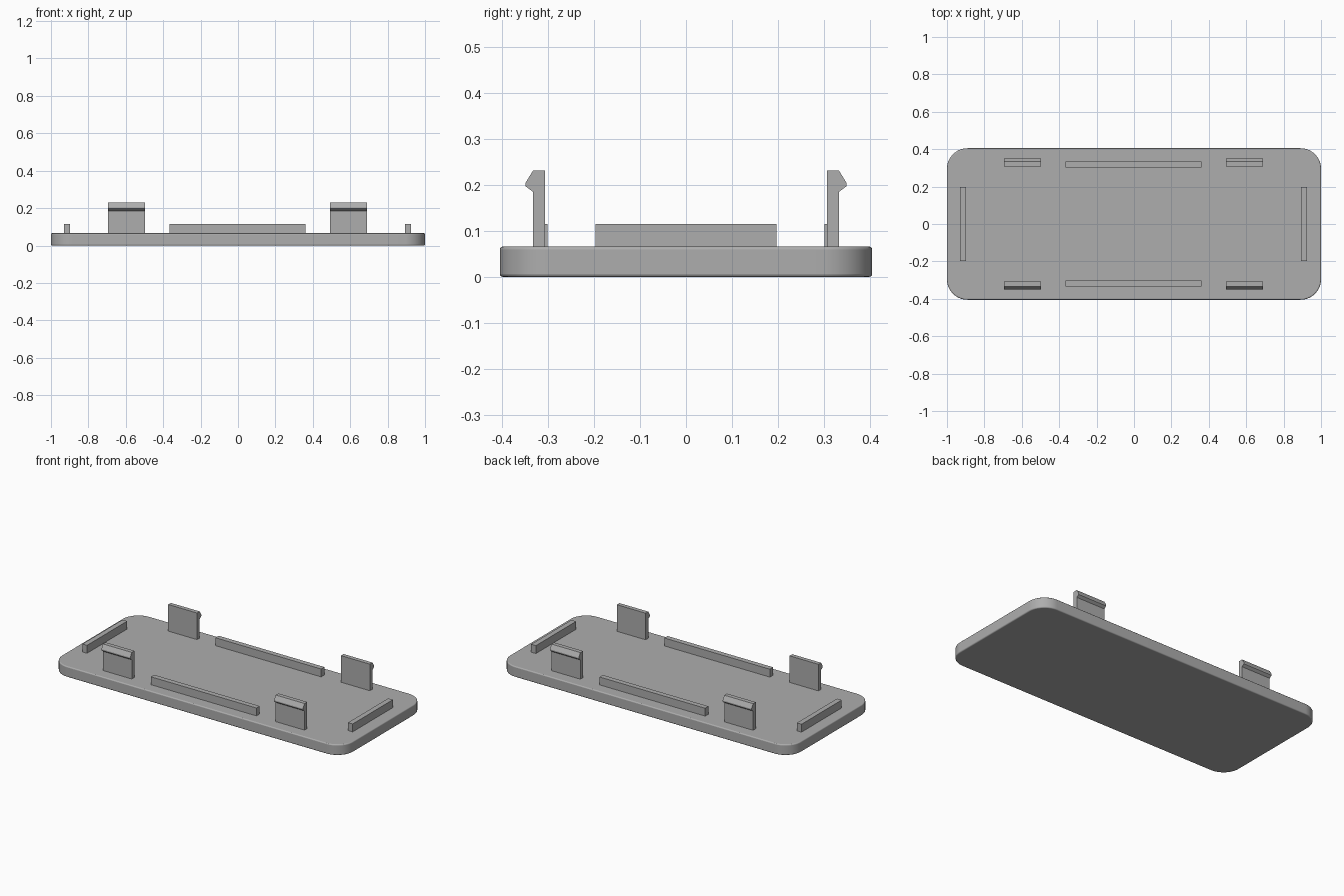
import bpy, bmesh, math

if "Cube" in bpy.data.objects:
    bpy.data.objects.remove(bpy.data.objects["Cube"], do_unlink=True)

grey = bpy.data.materials.new("plain grey")
grey.use_nodes = True
COLOUR = (0.42, 0.42, 0.42, 1)
grey.diffuse_color = COLOUR
grey.node_tree.nodes["Principled BSDF"].inputs["Base Color"].default_value = COLOUR

PLATE_TOP = 0.066
RAIL_TOP = 0.115


def prism(name, points, offset):
    """Solid made by sweeping a closed outline along an offset."""
    bm = bmesh.new()
    face = bm.faces.new([bm.verts.new(p) for p in points])
    swept = bmesh.ops.extrude_face_region(bm, geom=[face])["geom"]
    verts = [v for v in swept if isinstance(v, bmesh.types.BMVert)]
    bmesh.ops.translate(bm, verts=verts, vec=offset)
    bmesh.ops.recalc_face_normals(bm, faces=bm.faces)
    mesh = bpy.data.meshes.new(name)
    bm.to_mesh(mesh)
    bm.free()
    mesh.materials.append(grey)
    obj = bpy.data.objects.new(name, mesh)
    bpy.context.collection.objects.link(obj)
    return obj


def rail(name, x0, x1, y0, y1):
    base = PLATE_TOP - 0.01
    outline = [(x0, y0, base), (x1, y0, base), (x1, y1, base), (x0, y1, base)]
    return prism(name, outline, (0, 0, RAIL_TOP - base))


# Cover plate: rounded rectangle with slightly softened rims
half_x, half_y, radius, steps = 1.0, 0.405, 0.11, 16
outline = []
for quarter, (sx, sy) in enumerate([(1, 1), (-1, 1), (-1, -1), (1, -1)]):
    for i in range(steps + 1):
        a = math.pi / 2 * (quarter + i / steps)
        outline.append((sx * (half_x - radius) + radius * math.cos(a),
                        sy * (half_y - radius) + radius * math.sin(a), 0))
plate = prism("cover_plate", outline, (0, 0, PLATE_TOP))
bevel = plate.modifiers.new("soft rims", "BEVEL")
bevel.width = 0.006
bevel.segments = 3
bevel.limit_method = "ANGLE"
bevel.angle_limit = math.radians(40)
bpy.context.view_layer.objects.active = plate
plate.select_set(True)
bpy.ops.object.shade_smooth_by_angle(angle=math.radians(35))
plate.select_set(False)

# Snap clips: upright tongue with an outward hook, as (y, z)
clip_profile = [(0.307, 0.056), (0.333, 0.056), (0.333, 0.185), (0.349, 0.197),
                (0.349, 0.205), (0.333, 0.231), (0.307, 0.231)]
clip_width = 0.198
for side, sy in (("front", -1), ("back", 1)):
    for hand, x in (("right", -0.595), ("left", 0.591)):
        points = [(x - clip_width / 2, sy * y, z) for y, z in clip_profile]
        prism(f"{side}_{hand}_clip", points, (clip_width, 0, 0))

# Locating rails along the long sides and the ends
rail("front_rail", -0.365, 0.36, -0.333, -0.301)
rail("back_rail", -0.365, 0.36, 0.301, 0.333)
rail("right_rail", -0.931, -0.899, -0.197, 0.197)
rail("left_rail", 0.893, 0.925, -0.197, 0.197)
